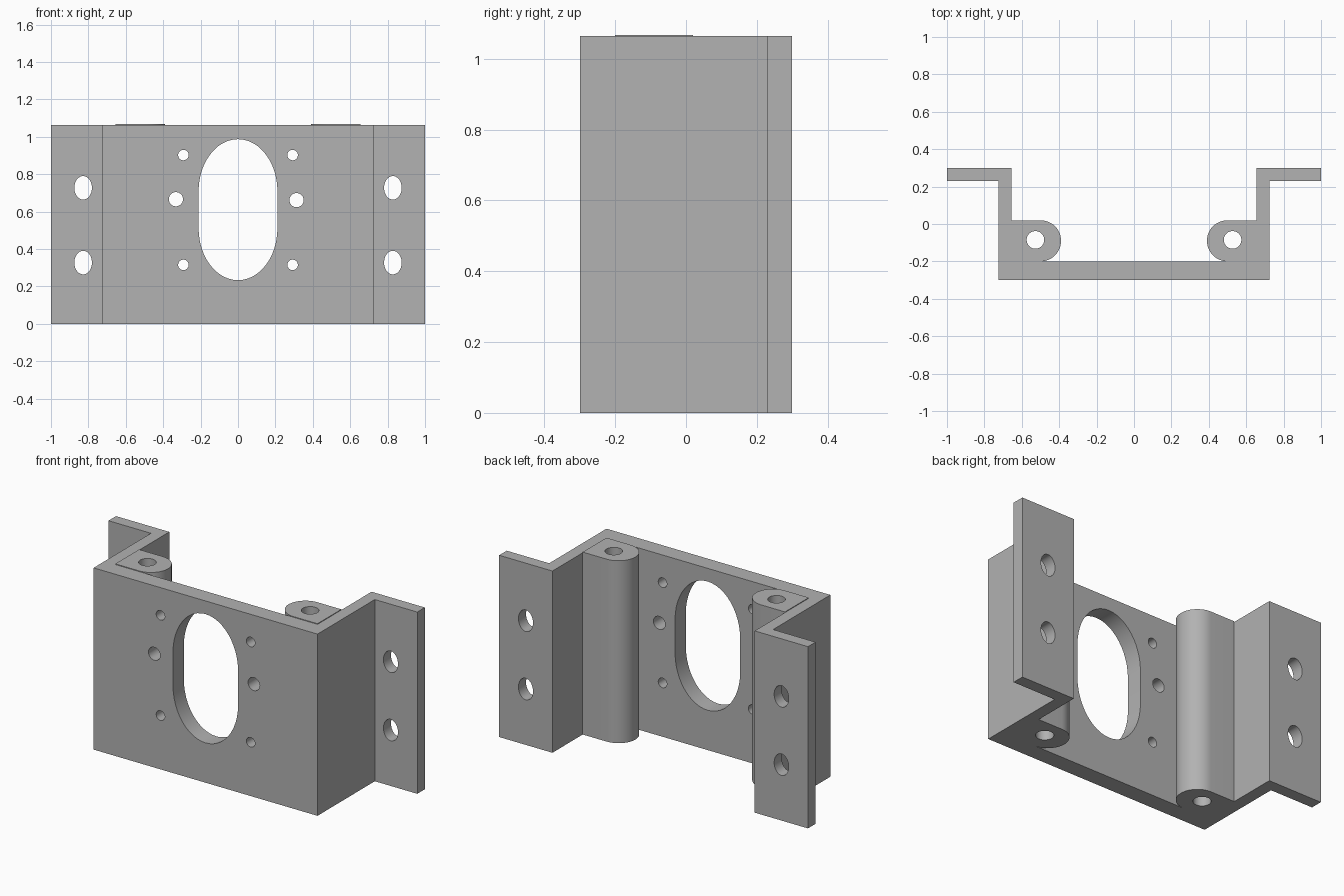
import bpy, bmesh, math

cube = bpy.data.objects.get("Cube")
if cube:
    bpy.data.objects.remove(cube, do_unlink=True)

HEIGHT = 1.064
grey = bpy.data.materials.new("plain_grey")
grey.use_nodes = True
grey.diffuse_color = (0.445, 0.445, 0.445, 1)
grey.node_tree.nodes["Principled BSDF"].inputs["Base Color"].default_value = grey.diffuse_color


def prism(name, points, low, high, axis="z"):
    """Extrude a closed outline along z, or an x-z outline along y."""
    bm = bmesh.new()
    place = (lambda u, v: (u, v, low)) if axis == "z" else (lambda u, v: (u, low, v))
    face = bm.faces.new([bm.verts.new(place(u, v)) for u, v in points])
    result = bmesh.ops.extrude_face_region(bm, geom=[face])
    shift = (0, 0, high - low) if axis == "z" else (0, high - low, 0)
    bmesh.ops.translate(bm, vec=shift,
                        verts=[g for g in result["geom"] if isinstance(g, bmesh.types.BMVert)])
    bmesh.ops.recalc_face_normals(bm, faces=bm.faces)
    mesh = bpy.data.meshes.new(name)
    bm.to_mesh(mesh)
    bm.free()
    mesh.materials.append(grey)
    obj = bpy.data.objects.new(name, mesh)
    bpy.context.collection.objects.link(obj)
    return obj


def oval(cx, cy, rx, ry, straight=0, steps=48):
    """Ellipse, optionally split into halves by a straight vertical section."""
    points = []
    for half, sign in ((0, 1), (1, -1)):
        for i in range(steps // 2 + (1 if straight else 0)):
            a = math.pi * (half + 2 * i / steps)
            points.append((cx + rx * math.cos(a), cy + ry * math.sin(a) + sign * straight))
    return points


def activate(obj):
    bpy.ops.object.select_all(action="DESELECT")
    obj.select_set(True)
    bpy.context.view_layer.objects.active = obj


def drill(obj, cutters):
    """Cut every hole, then discard the cutters."""
    activate(obj)
    for cutter in cutters:
        cutter.hide_render = True
        mod = obj.modifiers.new("hole", "BOOLEAN")
        mod.operation, mod.solver, mod.object = "DIFFERENCE", "EXACT", cutter
        bpy.ops.object.modifier_apply(modifier=mod.name)
        bpy.data.objects.remove(cutter, do_unlink=True)
    bpy.ops.object.shade_smooth_by_angle(angle=math.radians(30))


# Folded plate: front panel, side walls and rear flanges
half = [(0.725, -0.3), (0.725, 0.23), (1, 0.23), (1, 0.3), (0.655, 0.3), (0.655, -0.2)]
bracket = prism("bracket_plate", half + [(-x, y) for x, y in reversed(half)], 0, HEIGHT)

# Central slot, screw holes and flange holes
outlines = [oval(0, 0.61, 0.211, 0.28, straight=0.097),
            oval(-0.332, 0.666, 0.038, 0.038), oval(0.313, 0.661, 0.038, 0.038)]
for side in (-1, 1):
    outlines += [oval(side * 0.292, z, 0.028, 0.028) for z in (0.315, 0.902)]
    outlines += [oval(side * 0.828, z, 0.047, 0.063) for z in (0.327, 0.727)]
drill(bracket, [prism("hole_cutter", o, -0.5, 0.5, "y") for o in outlines])

# Rounded screw columns in the inner corners
for name, side in (("left_screw_column", 1), ("right_screw_column", -1)):
    outline = [(0.655, -0.2), (0.655, 0.02)]
    for i in range(25):
        a = math.pi * (0.5 + i / 24)
        outline.append((0.5 + 0.11 * math.cos(a), -0.09 + 0.11 * math.sin(a)))
    column = prism(name, [(side * x, y) for x, y in outline], 0, HEIGHT + 0.004)
    drill(column, [prism("bore_cutter", oval(side * 0.527, -0.085, 0.047, 0.047), -0.2, 1.3)])
